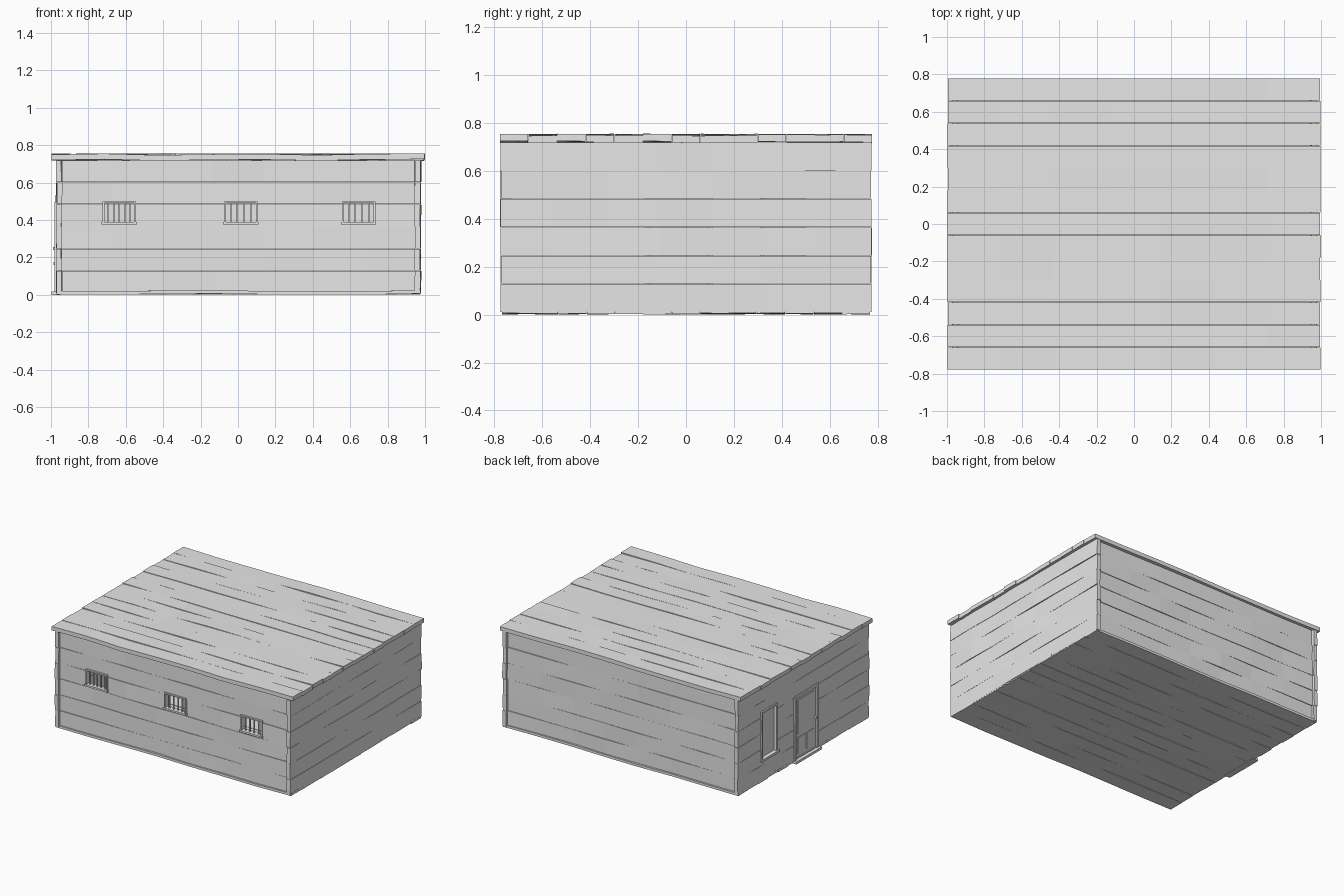
import bpy, bmesh, random
from mathutils import Vector

random.seed(4)
cube = bpy.data.objects.get("Cube")
if cube:
    bpy.data.objects.remove(cube, do_unlink=True)

GREY = (0.8, 0.8, 0.8, 1)
grey = bpy.data.materials.new("plain_grey")
grey.use_nodes = True
grey.diffuse_color = GREY
grey.node_tree.nodes["Principled BSDF"].inputs["Base Color"].default_value = GREY


def finish(name, bm):
    bmesh.ops.recalc_face_normals(bm, faces=bm.faces)
    mesh = bpy.data.meshes.new(name)
    bm.to_mesh(mesh)
    bm.free()
    mesh.materials.append(grey)
    obj = bpy.data.objects.new(name, mesh)
    bpy.context.collection.objects.link(obj)
    return obj


def add_box(bm, lo, hi):
    lo, hi = Vector(lo), Vector(hi)
    verts = bmesh.ops.create_cube(bm, size=1)["verts"]
    for v in verts:
        v.co = (lo + hi) / 2 + v.co * (hi - lo)


def boxes(name, spans):
    bm = bmesh.new()
    for lo, hi in spans:
        add_box(bm, lo, hi)
    return finish(name, bm)


def planks(name, origin, along, across, normal, rows, wobble=0.004, segments=7):
    """Parallel boards, each slightly warped along its length."""
    origin, along, across, normal = map(Vector, (origin, along, across, normal))
    gap = across.normalized() * 0.0008
    bm = bmesh.new()
    for r in range(rows):
        low = origin + across * (r / rows) + gap
        high = origin + across * ((r + 1) / rows) - gap
        rings = []
        for s in range(segments + 1):
            step = along * (s / segments)
            if s in (0, segments):
                step += along.normalized() * random.uniform(-wobble, wobble) * 0.5
            lift = normal.normalized() * random.uniform(-wobble, wobble)
            tilt = normal.normalized() * random.uniform(-wobble, wobble) * 0.3
            corners = (low + lift + tilt, high + lift - tilt,
                       high + lift - tilt + normal, low + lift + tilt + normal)
            rings.append([bm.verts.new(c + step) for c in corners])
        for a, b in zip(rings, rings[1:]):
            for i in range(4):
                j = (i + 1) % 4
                bm.faces.new((a[i], a[j], b[j], b[i]))
        bm.faces.new(rings[0])
        bm.faces.new(rings[-1])
    return finish(name, bm)


def cut(obj, spans):
    cutter = boxes("cutter", spans)
    cutter.hide_render = True
    mod = obj.modifiers.new("openings", "BOOLEAN")
    mod.operation = "DIFFERENCE"
    mod.solver = "EXACT"
    mod.object = cutter
    bpy.context.view_layer.objects.active = obj
    bpy.ops.object.modifier_apply(modifier=mod.name)
    bpy.data.objects.remove(cutter, do_unlink=True)


# Floor, roof and walls
planks("floor", (-0.97, -0.77, 0.004), (1.945, 0, 0), (0, 1.54, 0), (0, 0, 0.018), 13, 0.003)
planks("roof", (-0.997, -0.778, 0.721), (1.994, 0, 0), (0, 1.556, 0), (0, 0, 0.03), 13, 0.004)
front_wall = planks("front_wall", (-0.942, -0.735, 0.01), (1.887, 0, 0), (0, 0, 0.71),
                    (0, -0.022, 0), 6)
planks("back_wall", (-0.942, 0.735, 0.01), (1.887, 0, 0), (0, 0, 0.71), (0, 0.022, 0), 6)
left_wall = planks("left_wall", (0.946, -0.774, 0.01), (0, 1.548, 0), (0, 0, 0.71),
                   (0.03, 0, 0), 6)
right_wall = planks("right_wall", (-0.942, -0.774, 0.01), (0, 1.548, 0), (0, 0, 0.71),
                    (-0.028, 0, 0), 6)

# Barred windows in the front wall
WINDOWS = ((-0.635, 5), (0.015, 4), (0.645, 4))
Z0, Z1, HALF = 0.385, 0.5, 0.09
cut(front_wall, [((x - HALF + 0.006, -0.8, Z0), (x + HALF - 0.006, -0.7, Z1 - 0.006))
                 for x, _ in WINDOWS])
for n, (x, bars) in enumerate(WINDOWS, 1):
    l, r, y0, y1 = x - HALF, x + HALF, -0.768, -0.73
    boxes(f"window_frame_{n}", [
        ((l, y0, Z0), (l + 0.01, y1, Z1)),
        ((r - 0.01, y0, Z0), (r, y1, Z1)),
        ((l, y0, Z1 - 0.01), (r, y1, Z1)),
        ((l - 0.004, y0 - 0.008, Z0 - 0.01), (r + 0.004, y1, Z0 + 0.003))])
    spans = []
    for b in range(bars):
        bx = l + 2 * HALF * (b + 1) / (bars + 1)
        spans.append(((bx - 0.004, -0.758, Z0), (bx + 0.004, -0.75, Z1)))
    boxes(f"window_bars_{n}", spans)

# Tall window in the right wall
cut(right_wall, [((-1, 0.32, 0.175), (-0.9, 0.49, 0.52)),
                 ((-1, -0.155, 0.024), (-0.9, 0.095, 0.48))])
boxes("side_window_frame", [
    ((-0.978, 0.31, 0.17), (-0.94, 0.325, 0.53)),
    ((-0.978, 0.485, 0.17), (-0.94, 0.5, 0.53)),
    ((-0.978, 0.31, 0.515), (-0.94, 0.5, 0.53)),
    ((-0.986, 0.3, 0.16), (-0.94, 0.51, 0.176))])
boxes("side_window_pane", [((-0.956, 0.32, 0.17), (-0.95, 0.49, 0.52))])

# Door with raised panels, knob, frame and step
boxes("door_frame", [
    ((-0.98, -0.17, 0.01), (-0.94, -0.15, 0.495)),
    ((-0.98, 0.09, 0.01), (-0.94, 0.11, 0.495)),
    ((-0.98, -0.17, 0.475), (-0.94, 0.11, 0.495))])
boxes("door", [((-0.966, -0.152, 0.02), (-0.95, 0.092, 0.478))])
boxes("door_panels", [
    ((-0.971, -0.125, 0.05), (-0.96, -0.04, 0.17)),
    ((-0.971, -0.02, 0.05), (-0.96, 0.065, 0.17)),
    ((-0.971, -0.125, 0.2), (-0.96, 0.065, 0.45))])
boxes("door_knob", [((-0.988, -0.146, 0.24), (-0.96, -0.13, 0.256))])
boxes("door_step", [((-0.998, -0.18, 0.0), (-0.95, 0.12, 0.018))])
